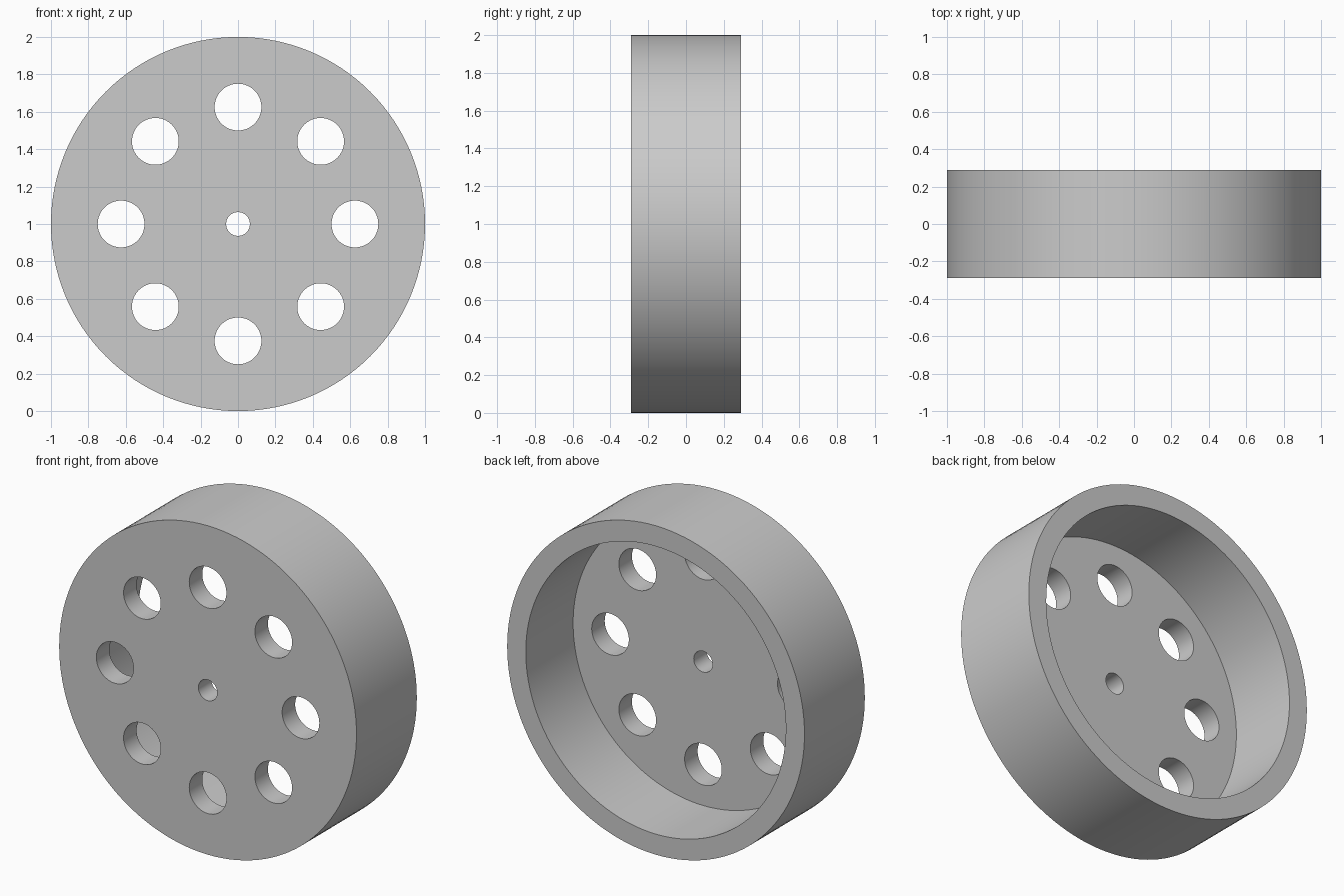
import bpy
import math

cube = bpy.data.objects.get("Cube")
if cube:
    bpy.data.objects.remove(cube, do_unlink=True)

RADIUS, WIDTH = 1.0, 0.58
INNER_RADIUS, PLATE = 0.875, 0.125
RING_RADIUS, HOLE_RADIUS, BORE_RADIUS = 0.625, 0.125, 0.0635
HOLES = 8
FRONT = -WIDTH / 2


def cylinder(name, radius, y0, y1, x=0.0, z=RADIUS, sides=64):
    """Cylinder along the y axis from y0 to y1."""
    bpy.ops.mesh.primitive_cylinder_add(
        vertices=sides, radius=radius, depth=y1 - y0,
        location=(x, (y0 + y1) / 2, z), rotation=(math.pi / 2, 0, 0))
    obj = bpy.context.object
    obj.name = name
    return obj


def cut(target, cutter):
    """Subtract the cutter from the target, then discard it."""
    cutter.hide_render = True
    mod = target.modifiers.new("cut", 'BOOLEAN')
    mod.operation = 'DIFFERENCE'
    mod.solver = 'EXACT'
    mod.object = cutter
    bpy.context.view_layer.objects.active = target
    bpy.ops.object.modifier_apply(modifier=mod.name)
    bpy.data.objects.remove(cutter, do_unlink=True)


# Solid wheel drum
wheel = cylinder("wheel", RADIUS, FRONT, -FRONT, sides=128)

# Deep recess open at the back, leaving a rim and a front plate
cut(wheel, cylinder("recess_cutter", INNER_RADIUS, FRONT + PLATE, WIDTH, sides=128))

# Axle bore and ring of round holes through the plate
cut(wheel, cylinder("bore_cutter", BORE_RADIUS, -WIDTH, 0))
for i in range(HOLES):
    a = math.tau * i / HOLES
    cut(wheel, cylinder("hole_cutter", HOLE_RADIUS, -WIDTH, 0,
                        RING_RADIUS * math.cos(a),
                        RADIUS + RING_RADIUS * math.sin(a)))

# Single grey finish
grey = bpy.data.materials.new("light_grey")
grey.use_nodes = True
colour = (0.6, 0.6, 0.6, 1.0)
grey.diffuse_color = colour
grey.node_tree.nodes["Principled BSDF"].inputs["Base Color"].default_value = colour
wheel.data.materials.clear()
wheel.data.materials.append(grey)

# Smooth walls with sharp rims
bpy.ops.object.select_all(action='DESELECT')
wheel.select_set(True)
bpy.context.view_layer.objects.active = wheel
bpy.ops.object.shade_smooth_by_angle(angle=math.radians(30))
